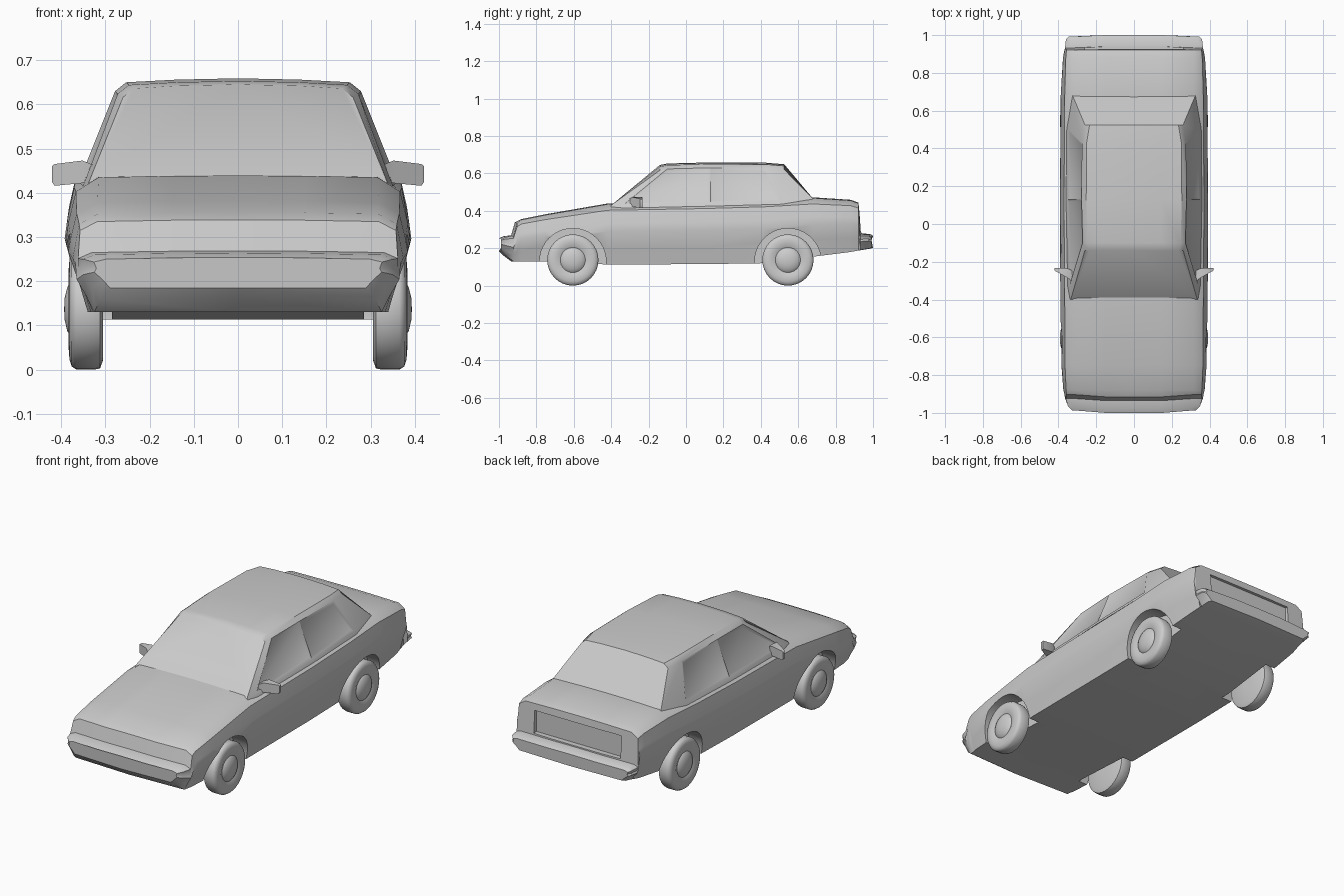
import bpy, bmesh, math
from mathutils import Matrix

cube = bpy.data.objects.get("Cube")
if cube:
    bpy.data.objects.remove(cube)

grey = bpy.data.materials.new("plain_grey")
grey.use_nodes = True
grey.diffuse_color = (0.6, 0.6, 0.6, 1)
grey.node_tree.nodes["Principled BSDF"].inputs["Base Color"].default_value = grey.diffuse_color


def finish(name, bm):
    bmesh.ops.recalc_face_normals(bm, faces=bm.faces)
    mesh = bpy.data.meshes.new(name)
    bm.to_mesh(mesh)
    bm.free()
    mesh.materials.append(grey)
    obj = bpy.data.objects.new(name, mesh)
    bpy.context.collection.objects.link(obj)
    return obj


def activate(obj):
    bpy.ops.object.select_all(action="DESELECT")
    obj.select_set(True)
    bpy.context.view_layer.objects.active = obj


def smooth(obj, angle=35):
    activate(obj)
    bpy.ops.object.shade_smooth_by_angle(angle=math.radians(angle))


def loft(sections):
    """Skin closed sections and cap both ends."""
    bm = bmesh.new()
    rings = [[bm.verts.new(p) for p in s] for s in sections]
    n = len(rings[0])
    for a, b in zip(rings, rings[1:]):
        for i in range(n):
            j = (i + 1) % n
            bm.faces.new((a[i], a[j], b[j], b[i]))
    bm.faces.new(rings[0])
    bm.faces.new(rings[-1])
    return bm


def mirrored(half):
    """Close a half section whose first and last points lie on the centre plane."""
    return half + [(-x, y, z) for x, y, z in reversed(half[1:-1])]


def lathe_x(profile, steps=32):
    """Turn an (x, radius) profile about the x axis."""
    return loft([[(x, r * math.cos(2 * math.pi * k / steps), r * math.sin(2 * math.pi * k / steps))
                  for k in range(steps)] for x, r in profile])


# Lower body: y, underside, top, half width, width kept at the top edge
stations = [
    (-1.0, 0.185, 0.25, 0.325, 0.98),
    (-0.975, 0.16, 0.26, 0.35, 0.98),
    (-0.935, 0.13, 0.265, 0.365, 0.96),
    (-0.915, 0.13, 0.335, 0.368, 0.92),
    (-0.88, 0.13, 0.352, 0.374, 0.9),
    (-0.75, 0.13, 0.378, 0.384, 0.88),
    (-0.42, 0.113, 0.435, 0.39, 0.86),
    (0.1, 0.115, 0.445, 0.392, 0.87),
    (0.42, 0.12, 0.455, 0.39, 0.87),
    (0.68, 0.155, 0.468, 0.388, 0.87),
    (0.88, 0.18, 0.455, 0.376, 0.9),
    (0.922, 0.188, 0.44, 0.368, 0.92),
    (0.94, 0.19, 0.275, 0.365, 0.98),
    (0.985, 0.198, 0.272, 0.36, 0.98),
    (1.0, 0.202, 0.262, 0.345, 0.98)]


def body_section(y, low, top, w, keep):
    h = top - low
    edge = w * keep
    shift = 0.012 if y < -0.9 else -0.008 if y > 0.93 else 0
    return mirrored([
        (0, y, low), (0.89 * w, y + shift, low), (0.94 * w, y + shift, low + 0.27 * h),
        (w, y + shift, low + 0.55 * h), (0.985 * w, y + shift, low + 0.68 * h),
        ((w + edge) / 2 + 0.004, y + shift, low + 0.9 * h), (edge - 0.02, y + shift, top),
        (0.15, y, top + 0.003), (0, y, top + 0.004)])


body = finish("lower_body", loft([body_section(*s) for s in stations]))

# Wheel arches and the recess in the tail
cutters = []
axles = (-0.605, 0.545)
for y in axles:
    for side in (-1, 1):
        bm = lathe_x([(0.285, 0.178), (0.5, 0.178)], 40)
        bmesh.ops.transform(bm, matrix=Matrix.Translation((0, y, 0.128)) @ Matrix.Diagonal((side, 1, 1, 1)),
                            verts=bm.verts)
        cutters.append(finish("arch_cutter", bm))
bm = bmesh.new()
bmesh.ops.create_cube(bm, size=1, matrix=Matrix.Translation((0, 0.96, 0.345))
                      @ Matrix.Diagonal((0.52, 0.1, 0.12, 1)))
cutters.append(finish("tail_cutter", bm))
activate(body)
for cutter in cutters:
    cutter.hide_render = True
    mod = body.modifiers.new("cut", "BOOLEAN")
    mod.operation = "DIFFERENCE"
    mod.solver = "EXACT"
    mod.object = cutter
    bpy.ops.object.modifier_apply(modifier=mod.name)
for cutter in cutters:
    bpy.data.objects.remove(cutter)
smooth(body)

# Cabin: base y, base half width, base height, roof y, roof half width, roof height
pillars = [
    (-0.40, 0.335, 0.43, -0.14, 0.25, 0.628),
    (-0.33, 0.343, 0.435, -0.10, 0.262, 0.636),
    (0.13, 0.352, 0.445, 0.13, 0.268, 0.642),
    (0.50, 0.348, 0.455, 0.43, 0.266, 0.64),
    (0.68, 0.325, 0.464, 0.525, 0.25, 0.632)]


def cabin_section(yb, wb, zb, yt, wt, zt):
    bow = -0.02 if yb < -0.35 else 0.02 if yb > 0.6 else 0
    return mirrored([
        (0, yb + bow, zb - 0.02), (wb * 0.6, yb + bow * 0.7, zb - 0.02), (wb + 0.008, yb, zb - 0.02),
        (wb, yb, zb), (wt + 0.01, yt, zt - 0.012), (wt - 0.015, yt, zt + 0.008),
        (0.14, yt, zt + 0.014), (0, yt, zt + 0.017)])


bm = loft([cabin_section(*p) for p in pillars])
bm.normal_update()
bmesh.ops.recalc_face_normals(bm, faces=bm.faces)
windows = [f for f in bm.faces if abs(f.normal.x) > 0.6 and f.calc_area() > 0.05
           and f.calc_center_median().z > 0.5]
bmesh.ops.inset_individual(bm, faces=windows, thickness=0.018, depth=-0.006)
smooth(finish("cabin", bm))

# Wheels with raised hubs
wheel_profile = [(0.305, 0.02), (0.305, 0.115), (0.312, 0.134), (0.325, 0.137), (0.365, 0.137),
                 (0.376, 0.13), (0.381, 0.115), (0.383, 0.09), (0.374, 0.067), (0.377, 0.064),
                 (0.386, 0.05), (0.392, 0.025), (0.393, 0.005)]
for y, place in zip(axles, ("front", "rear")):
    for side, hand in ((1, "left"), (-1, "right")):
        bm = lathe_x(wheel_profile)
        bmesh.ops.transform(bm, matrix=Matrix.Translation((0, y, 0.137)) @ Matrix.Diagonal((side, 1, 1, 1)),
                            verts=bm.verts)
        smooth(finish(f"{place}_{hand}_wheel", bm), 40)

# Door mirrors, tapering from the door to a wider housing: x, front y, rear y, bottom, top
mirror_stations = [(0.32, -0.31, -0.25, 0.43, 0.46), (0.352, -0.285, -0.235, 0.422, 0.473),
                   (0.415, -0.25, -0.232, 0.416, 0.465), (0.421, -0.245, -0.232, 0.425, 0.46)]
for side, hand in ((1, "left"), (-1, "right")):
    bm = loft([[(side * x, a, lo), (side * x, b, lo), (side * x, b, hi), (side * x, a, hi)]
               for x, a, b, lo, hi in mirror_stations])
    smooth(finish(f"{hand}_door_mirror", bm))
